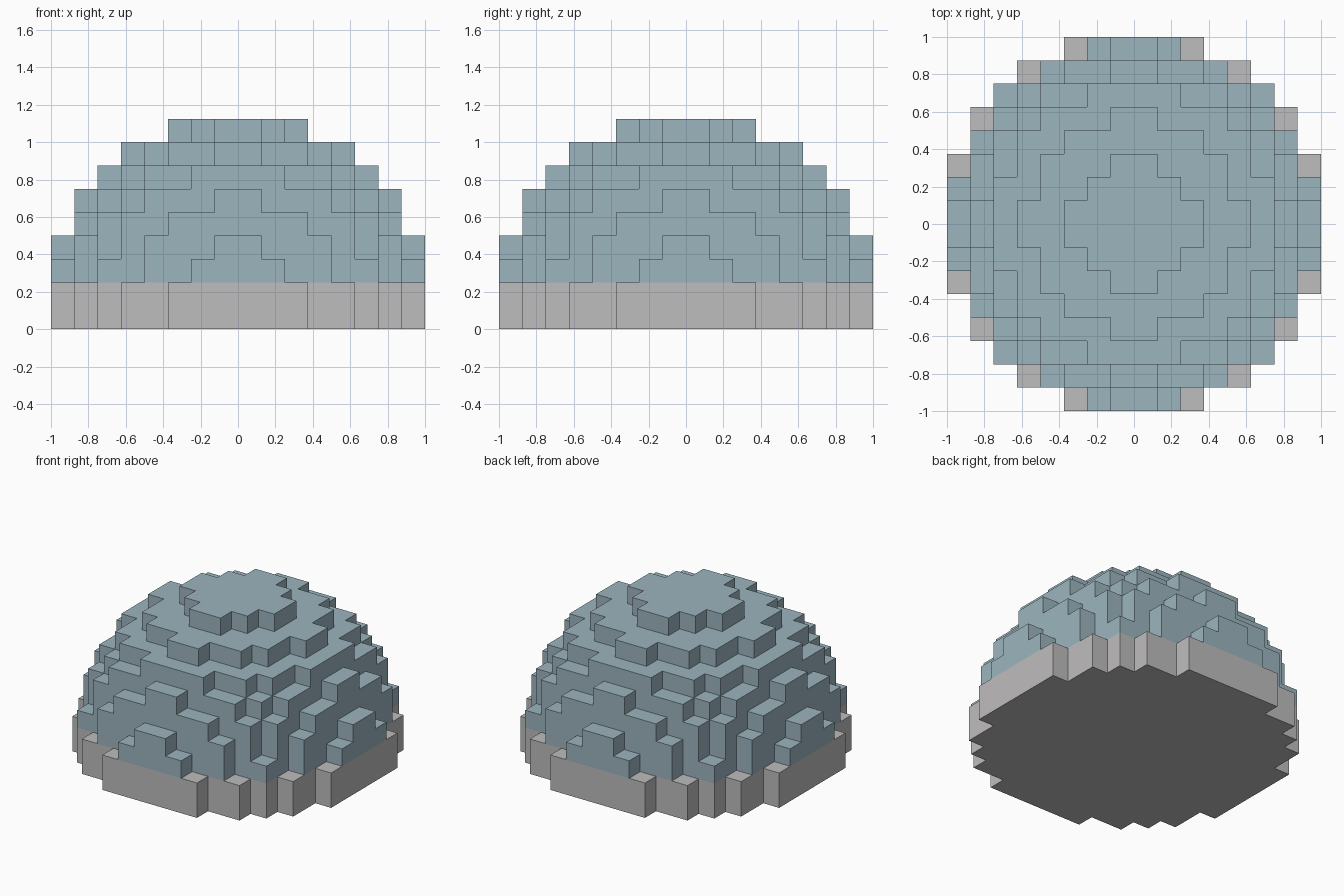
import bpy
import bmesh
from mathutils import Vector

CELL = 0.125      # block size
RADIUS = 8        # ball radius in blocks
BASE_LAYERS = 2   # layers in the footing
LAYERS = RADIUS + 1

cube = bpy.data.objects.get("Cube")
if cube:
    bpy.data.objects.remove(cube, do_unlink=True)


def make_material(name, rgb):
    mat = bpy.data.materials.new(name)
    mat.use_nodes = True
    color = (*rgb, 1.0)
    mat.diffuse_color = color
    mat.node_tree.nodes["Principled BSDF"].inputs["Base Color"].default_value = color
    return mat


def filled(i, j, k):
    """True where a block lies inside the ball, whose equator is one block up."""
    if not 0 <= k < LAYERS:
        return False
    centre = Vector((i + 0.5, j + 0.5, k - 0.5))
    return centre.length < RADIUS


DIRECTIONS = [Vector(d) for d in
              ((1, 0, 0), (-1, 0, 0), (0, 1, 0), (0, -1, 0), (0, 0, 1), (0, 0, -1))]


def add_side(bm, centre, normal):
    """Add one square block side facing along normal."""
    u = Vector((normal.y, normal.z, normal.x)) / 2
    v = normal.cross(u)
    middle = centre + normal / 2
    corners = (middle - u - v, middle + u - v, middle + u + v, middle - u + v)
    bm.faces.new([bm.verts.new(c * CELL) for c in corners])


def build_blocks(name, layers, material):
    """Build the outer skin of the blocks in the given layers."""
    bm = bmesh.new()
    span = range(-RADIUS, RADIUS)
    for k in layers:
        for i in span:
            for j in span:
                if not filled(i, j, k):
                    continue
                centre = Vector((i + 0.5, j + 0.5, k + 0.5))
                for d in DIRECTIONS:
                    if not filled(i + int(d.x), j + int(d.y), k + int(d.z)):
                        add_side(bm, centre, d)
    bmesh.ops.remove_doubles(bm, verts=bm.verts, dist=CELL / 100)
    mesh = bpy.data.meshes.new(name)
    bm.to_mesh(mesh)
    bm.free()
    mesh.materials.append(material)
    obj = bpy.data.objects.new(name, mesh)
    bpy.context.collection.objects.link(obj)
    return obj


# Grey footing
build_blocks("base_ring", range(BASE_LAYERS), make_material("stone grey", (0.52, 0.51, 0.51)))

# Blue stepped dome
build_blocks("dome", range(BASE_LAYERS, LAYERS), make_material("pale blue", (0.33, 0.462, 0.515)))
